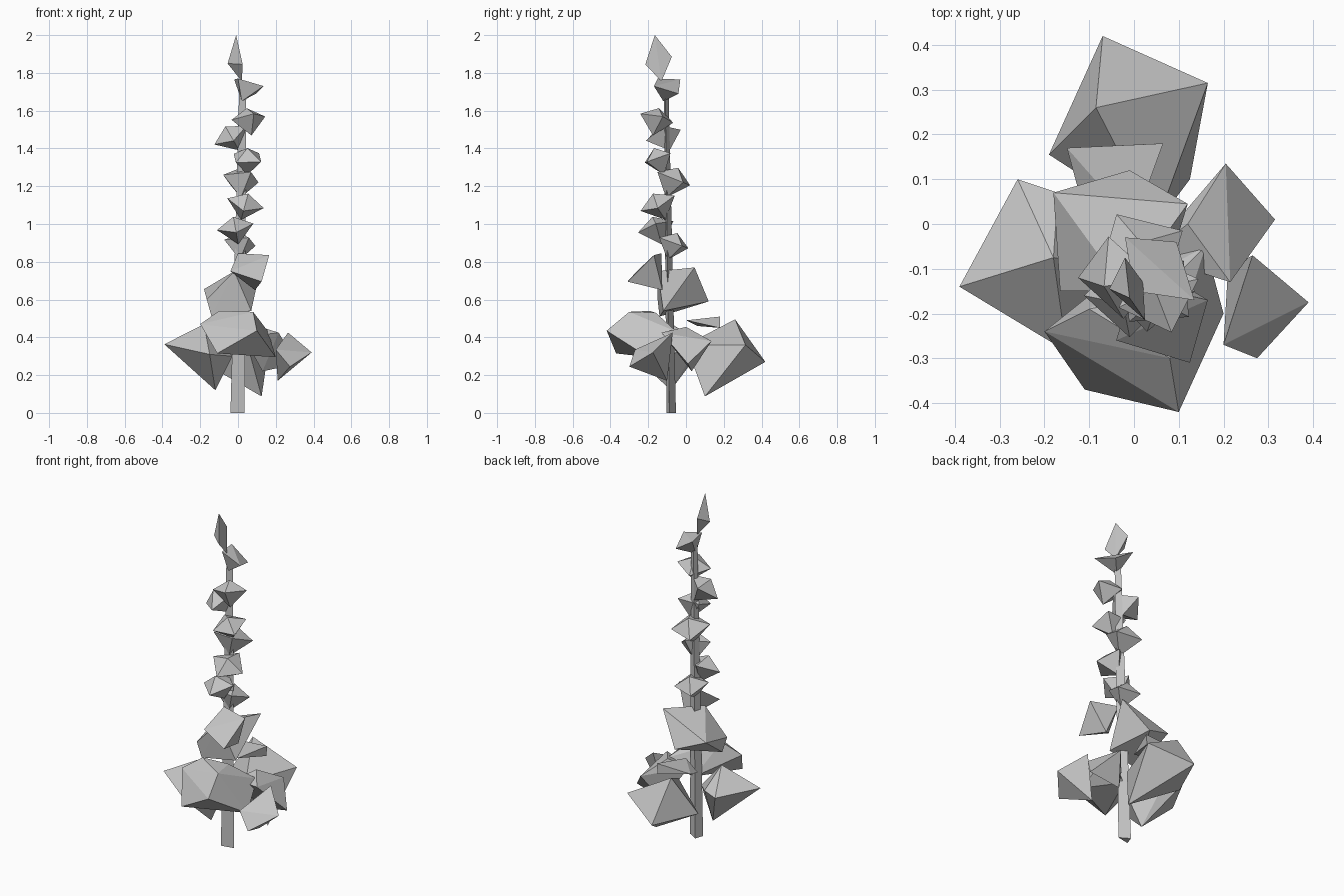
import bpy
import bmesh
from math import radians, cos, sin, tau
from mathutils import Vector, Euler

default_cube = bpy.data.objects.get("Cube")
if default_cube:
    bpy.data.objects.remove(default_cube, do_unlink=True)

# Single flat colour shared by the whole plant
stone_grey = bpy.data.materials.new("stone_grey")
stone_grey.use_nodes = True
colour = (.56, .56, .56, 1)
stone_grey.diffuse_color = colour
stone_grey.node_tree.nodes["Principled BSDF"].inputs["Base Color"].default_value = colour


def faceted(name, points):
    """Make a flat-shaded faceted solid around a few corner points."""
    bm = bmesh.new()
    for point in points:
        bm.verts.new(point)
    result = bmesh.ops.convex_hull(bm, input=bm.verts)
    leftovers = set(result["geom_interior"] + result["geom_unused"])
    loose = [item for item in leftovers if isinstance(item, bmesh.types.BMVert)]
    bmesh.ops.delete(bm, geom=loose, context="VERTS")
    bmesh.ops.recalc_face_normals(bm, faces=bm.faces)
    mesh = bpy.data.meshes.new(name)
    bm.to_mesh(mesh)
    bm.free()
    mesh.materials.append(stone_grey)
    part = bpy.data.objects.new(name, mesh)
    bpy.context.collection.objects.link(part)
    return part


def bloom(name, centre, radius, turn, lean_x, lean_y):
    """Small leaning crystal: square rim, low peak and deeper point below."""
    points = [Vector((radius * cos(tau * i / 4), radius * sin(tau * i / 4), 0))
              for i in range(4)]
    points += [Vector((0, 0, radius * .58)), Vector((0, 0, -radius))]
    spin = Euler((0, 0, radians(turn))).to_matrix()
    lean = Euler((radians(lean_x), radians(lean_y), 0)).to_matrix()
    return faceted(name, [Vector(centre) + lean @ spin @ p for p in points])


# Three-sided stem, tapering and slightly leaning
section = [Vector(p) for p in ((-.035, -.025, 0), (.04, -.01, 0), (-.018, .025, 0))]
foot, head = Vector((-.005, -.078, 0)), Vector((.024, -.105, 1.72))
faceted("stem", [foot + p for p in section] + [head + p * .5 for p in section])

# Broad lower leaves
faceted("back_leaf", [
    (-.07, .42, .27), (.165, .315, .36), (-.085, .26, .495),
    (-.19, .155, .27), (.125, .1, .087), (.05, 0, .36)])
faceted("right_leaf", [
    (-.39, -.14, .363), (-.26, .1, .36), (-.17, .07, .37),
    (-.18, -.075, .47), (-.15, -.285, .31), (-.12, -.08, .12),
    (-.03, -.1, .3)])
faceted("left_back_leaf", [
    (.205, .135, .38), (.315, .01, .26), (.215, -.13, .425),
    (.12, 0, .455), (.13, .03, .22), (.03, -.07, .4)])
faceted("left_front_leaf", [
    (.265, -.07, .425), (.39, -.175, .32), (.275, -.3, .245),
    (.2, -.27, .335), (.21, -.1, .17)])
faceted("front_leaf", [
    (-.2, -.24, .47), (-.11, -.37, .315), (.1, -.42, .435),
    (.08, -.3, .535), (-.1, -.19, .54), (.05, -.16, .53),
    (.2, -.2, .295), (.16, -.05, .43), (0, -.08, .35)])
faceted("back_leaflet", [
    (-.15, .17, .5), (.065, .18, .51), (.06, .18, .45),
    (0, 0, .49), (-.12, .06, .46)])

# Two middle leaves
faceted("middle_back_leaf", [
    (-.18, .07, .655), (-.01, .12, .59), (.12, .045, .77),
    (-.165, -.15, .6), (-.14, -.14, .51), (-.02, -.15, .75),
    (.07, -.12, .54)])
faceted("middle_front_leaf", [
    (.165, -.17, .835), (.125, -.31, .695), (-.04, -.26, .75),
    (0, -.13, .845), (.09, -.125, .65)])

# Blooms climbing the stem: centre, radius, turn, lean about x, lean about y
blooms = [
    ((.01, -.065, .9), .095, 30, -20, 0),
    ((-.015, -.16, .985), .098, 0, 18, -10),
    ((.04, -.15, 1.11), .1, 0, 25, 15),
    ((.015, -.065, 1.24), .108, 30, -22, 0),
    ((.05, -.15, 1.35), .095, 50, 20, 0),
    ((-.04, -.12, 1.47), .098, 0, 20, -30),
    ((.055, -.155, 1.56), .095, 20, -12, -10),
]
for index, settings in enumerate(blooms):
    bloom(f"bloom_{index}", *settings)

# Topmost bloom and pointed bud at the tip
faceted("top_bloom", [
    (-.02, -.03, 1.765), (.095, -.04, 1.69), (.135, -.17, 1.73),
    (0, -.15, 1.77), (.02, -.12, 1.65)])
faceted("top_bud", [
    (-.01, -.165, 2), (-.055, -.145, 1.85), (-.02, -.075, 1.885),
    (.025, -.215, 1.845), (.02, -.13, 1.755)])
